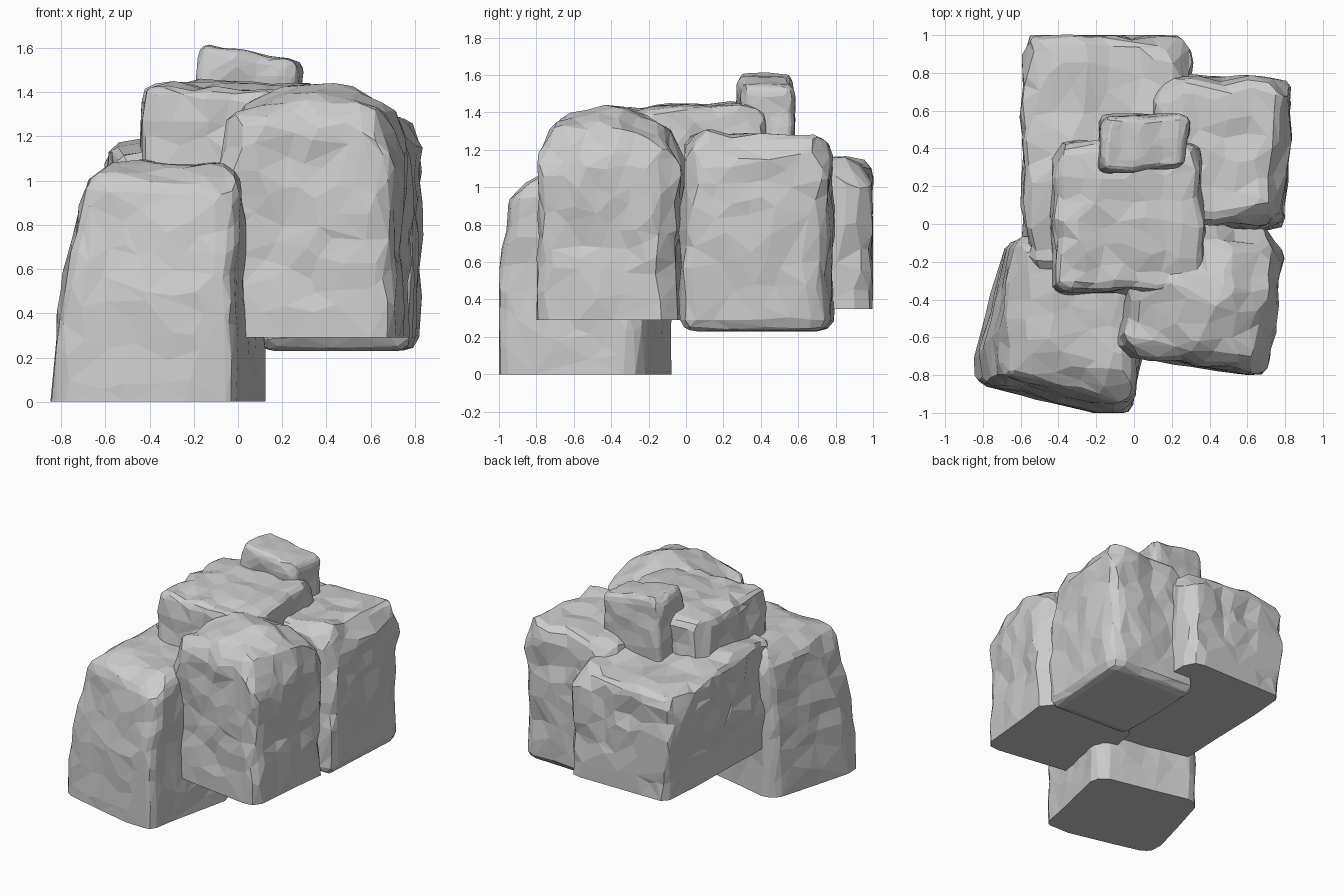
import bpy, bmesh, random
from mathutils import Vector, noise

if "Cube" in bpy.data.objects:
    bpy.data.objects.remove(bpy.data.objects["Cube"])


def bilinear(q, u, v):
    """Point inside a quad (front left, front right, back right, back left)."""
    a, b, c, d = [Vector(p) for p in q]
    s, t = (u + 1) / 2, (v + 1) / 2
    return a.lerp(b, s).lerp(d.lerp(c, s), t)


def rounded(p, r, rb):
    """Pull a cube point onto a cube with rounded edges; the base stays flat if rb is 0."""
    low = -1 + rb
    inner = Vector((max(-1 + r, min(1 - r, p.x)), max(-1 + r, min(1 - r, p.y)),
                    max(low, min(1 - r, p.z))))
    d = p - inner
    if p.z < low and rb > 0:
        d.z *= r / rb
    if d.length > r:
        d = d.normalized() * r
    if p.z < low and rb > 0:
        d.z *= rb / r
    return inner + d


def chip_planes(seed, count, keep):
    """Random planes that slice off edges and corners of the unit cube."""
    rng = random.Random(seed)
    planes = []
    for _ in range(count):
        d = Vector((rng.uniform(-1, 1), rng.uniform(-1, 1), rng.uniform(0, 0.9))).normalized()
        planes.append((d, max(1.0, (abs(d.x) + abs(d.y) + d.z) * rng.uniform(keep, keep + 0.1))))
    return planes


def rock(name, base, top, z0, seed, r=0.2, rb=0.0, power=1.0, dome=0.0,
         rough=0.045, ratio=0.16, keep=0.84):
    bm = bmesh.new()
    bmesh.ops.create_cube(bm, size=2)
    bmesh.ops.subdivide_edges(bm, edges=bm.edges[:], cuts=17, use_grid_fill=True)
    shift = Vector((seed * 7.3, seed * 3.1, seed * 5.7))
    base3 = [(x, y, z0) for x, y in base]
    planes = chip_planes(seed, 22, keep)
    for v in bm.verts:
        on_base = v.co.z < -0.999
        q = rounded(v.co.copy(), r, rb)
        qz = q.z
        for d, h in planes:
            over = q.dot(d) - h
            if over > 0:
                q -= d * over
        if on_base:
            q.z = qz
        w = max(0.0, (q.z + 1) / 2)
        lo, hi = bilinear(base3, q.x, q.y), bilinear(top, q.x, q.y)
        p = lo.lerp(hi, w ** power)
        p.z = lo.z + (hi.z - lo.z) * w
        p.z += dome * (1 - q.x ** 2) * (1 - q.y ** 2) * w ** 3
        # broad lumps plus finer ledges
        n = noise.noise_vector(p * 2.6 + shift) * rough * 0.6
        n += noise.noise_vector(p * 7 + shift) * rough * 0.6
        n *= min(1.0, 0.25 + w * 2)
        if on_base:
            n.z = 0
        p += n
        v.co = (max(-0.845, min(0.835, p.x)), max(-1.0, min(1.0, p.y)), max(z0, p.z))
    bmesh.ops.recalc_face_normals(bm, faces=bm.faces[:])
    mesh = bpy.data.meshes.new(name)
    bm.to_mesh(mesh)
    bm.free()
    ob = bpy.data.objects.new(name, mesh)
    bpy.context.collection.objects.link(ob)
    # irregular facets
    ob.modifiers.new("facets", 'DECIMATE').ratio = ratio
    return ob


# lowest boulder, front left, leaning inward towards its top
rock("front_left_boulder",
     [(-0.88, -0.83), (-0.03, -1.05), (0.14, -0.24), (-0.67, -0.06)],
     [(-0.72, -0.78, 1.08), (0.0, -0.95, 1.06), (0.06, -0.20, 1.08), (-0.63, -0.04, 1.09)],
     0.0, 1, r=0.27, power=1.7, rough=0.03)

# tall boulder, front right
rock("front_right_boulder",
     [(-0.08, -0.69), (0.70, -0.82), (0.79, -0.06), (0.03, 0.04)],
     [(-0.10, -0.67, 1.29), (0.69, -0.80, 1.29), (0.80, -0.06, 1.29), (0.03, 0.04, 1.28)],
     0.29, 2, r=0.24, dome=0.14)

# rounded boulder, back right
rock("back_right_boulder",
     [(0.08, 0.0), (0.79, -0.04), (0.82, 0.76), (0.10, 0.80)],
     [(0.08, 0.0, 1.30), (0.80, -0.02, 1.28), (0.82, 0.76, 1.28), (0.10, 0.78, 1.24)],
     0.23, 3, r=0.22, rb=0.14)

# long low boulder, back left
rock("back_left_boulder",
     [(-0.58, -0.28), (0.30, -0.28), (0.29, 1.0), (-0.54, 1.0)],
     [(-0.59, -0.28, 1.18), (0.30, -0.28, 1.18), (0.30, 1.0, 1.14), (-0.60, 1.0, 1.12)],
     0.35, 4, dome=0.02)

# raised central boulder
rock("central_boulder",
     [(-0.43, -0.36), (0.37, -0.36), (0.36, 0.44), (-0.42, 0.44)],
     [(-0.43, -0.36, 1.42), (0.37, -0.36, 1.41), (0.36, 0.44, 1.42), (-0.42, 0.44, 1.42)],
     0.45, 5, r=0.12, dome=0.03, keep=0.89)

# small cap stone on top
rock("cap_stone",
     [(-0.19, 0.28), (0.27, 0.29), (0.28, 0.58), (-0.18, 0.58)],
     [(-0.19, 0.28, 1.61), (0.27, 0.29, 1.55), (0.28, 0.58, 1.55), (-0.18, 0.58, 1.61)],
     1.0, 6, r=0.25, rough=0.03, ratio=0.12)
